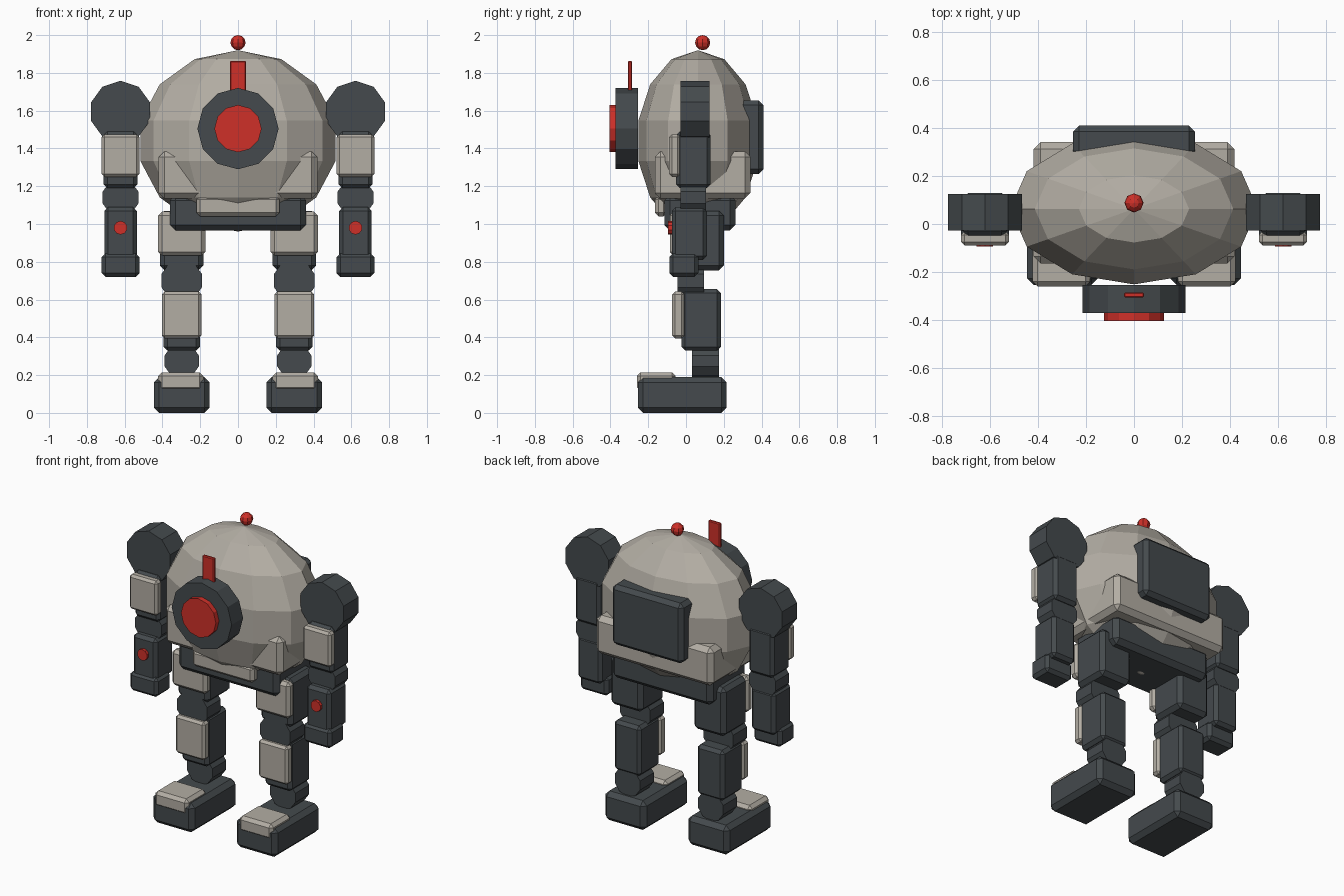
import bpy
from math import pi

if "Cube" in bpy.data.objects:
    bpy.data.objects.remove(bpy.data.objects["Cube"])


def material(name, rgb):
    m = bpy.data.materials.new(name)
    m.diffuse_color = (*rgb, 1)
    m.use_nodes = True
    m.node_tree.nodes["Principled BSDF"].inputs["Base Color"].default_value = m.diffuse_color
    return m


DARK = material("dark_metal", (0.058, 0.068, 0.074))
LIGHT = material("pale_armour", (0.45, 0.42, 0.37))
RED = material("red_signal", (0.62, 0.03, 0.022))


def finish(name, mat):
    o = bpy.context.object
    o.name = name
    o.data.materials.append(mat)
    return o


def box(name, mat, x, y, z, bevel=0.02):
    """Chamfered box from (min, max) ranges."""
    bpy.ops.mesh.primitive_cube_add(size=1, location=[sum(r) / 2 for r in (x, y, z)])
    o = finish(name, mat)
    o.scale = [r[1] - r[0] for r in (x, y, z)]
    bpy.ops.object.transform_apply(location=False, rotation=False, scale=True)
    if bevel:
        b = o.modifiers.new("chamfer", 'BEVEL')
        b.width, b.segments = bevel, 1
    return o


def drum(name, mat, x, z, y, r, sides):
    """Cylinder lying along y."""
    bpy.ops.mesh.primitive_cylinder_add(vertices=sides, radius=r, depth=y[1] - y[0],
                                        location=(x, sum(y) / 2, z), rotation=(pi / 2, 0, 0))
    return finish(name, mat)


def ball(name, mat, loc, scale, segments, rings):
    bpy.ops.mesh.primitive_uv_sphere_add(segments=segments, ring_count=rings, radius=1, location=loc)
    o = finish(name, mat)
    o.scale = scale
    return o


# Body and its corner skirt
ball("body_shell", LIGHT, (0, 0.063, 1.44), (0.53, 0.323, 0.48), 12, 7)
box("body_skirt", LIGHT, (-0.42, 0.42), (-0.165, 0.342), (1.135, 1.385), 0.03)
box("pelvis", DARK, (-0.36, 0.36), (-0.115, 0.262), (0.965, 1.155), 0.03)
box("waist_plate", LIGHT, (-0.22, 0.22), (-0.165, -0.10), (1.04, 1.15))
box("backpack", DARK, (-0.255, 0.255), (0.28, 0.41), (1.265, 1.655), 0.025)

# Eye, fin and top beacon
drum("eye_housing", DARK, 0, 1.505, (-0.372, -0.255), 0.215, 12)
drum("eye_lens", RED, 0, 1.505, (-0.405, -0.36), 0.125, 12)
box("eye_fin", RED, (-0.042, 0.042), (-0.307, -0.286), (1.64, 1.863), 0.005)
ball("beacon", RED, (0, 0.088, 1.96), (0.04, 0.04, 0.04), 8, 6)

for side, s in (("right", 1), ("left", -1)):
    def span(c, h):
        return (s * c - h, s * c + h)

    # Arm
    a = 0.622
    drum(side + "_shoulder", DARK, s * a, 1.595, (-0.028, 0.125), 0.163, 10)
    box(side + "_upper_arm", DARK, span(a, 0.09), (-0.052, 0.13), (1.19, 1.49))
    box(side + "_upper_arm_plate", LIGHT, span(a, 0.1), (-0.09, -0.03), (1.25, 1.475), 0.015)
    drum(side + "_elbow", DARK, s * a, 1.14, (-0.03, 0.105), 0.1, 10)
    box(side + "_forearm", DARK, span(a, 0.086), (-0.075, 0.11), (0.81, 1.09))
    box(side + "_hand", DARK, span(a, 0.1), (-0.088, 0.065), (0.72, 0.845))
    drum(side + "_forearm_button", RED, s * a, 0.98, (-0.094, -0.06), 0.036, 10)

    # Leg
    c = 0.298
    box(side + "_thigh", DARK, span(c, 0.115), (-0.045, 0.2), (0.755, 1.07), 0.025)
    box(side + "_thigh_plate", LIGHT, span(c, 0.125), (-0.085, -0.02), (0.832, 1.065))
    drum(side + "_knee", DARK, s * c, 0.7, (-0.045, 0.095), 0.113, 10)
    box(side + "_shin", DARK, span(c, 0.096), (-0.025, 0.185), (0.33, 0.655))
    box(side + "_shin_plate", LIGHT, span(c, 0.105), (-0.073, -0.01), (0.395, 0.642), 0.015)
    drum(side + "_ankle", DARK, s * c, 0.275, (0.033, 0.175), 0.095, 10)
    box(side + "_foot", DARK, span(c, 0.148), (-0.255, 0.215), (0, 0.19), 0.028)
    box(side + "_toe_cap", LIGHT, span(c + 0.005, 0.12), (-0.26, -0.055), (0.115, 0.215))
